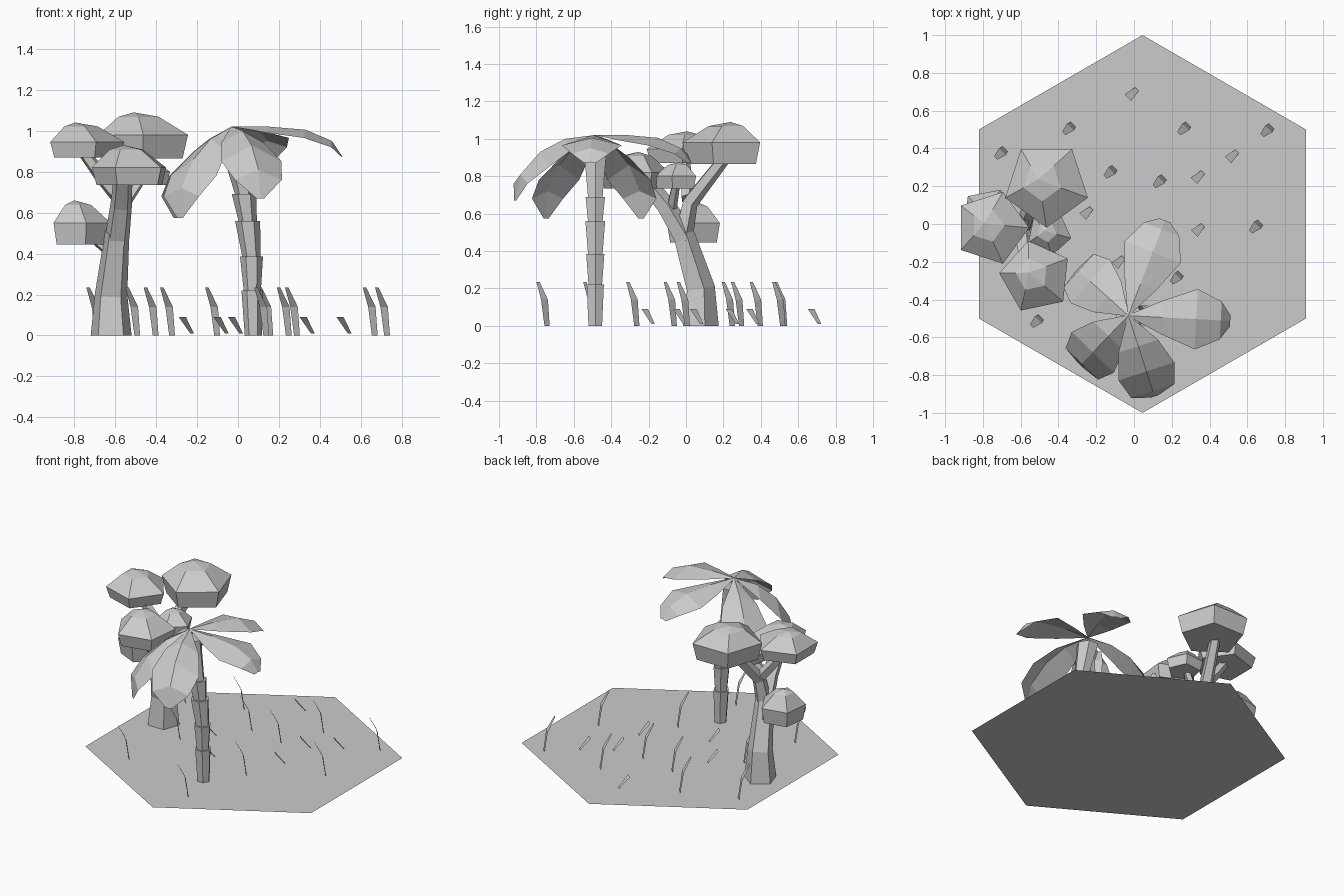
import bpy
from math import sin, cos, pi, radians
from mathutils import Vector

if "Cube" in bpy.data.objects:
    bpy.data.objects.remove(bpy.data.objects["Cube"])


def add(name, verts, faces):
    me = bpy.data.meshes.new(name)
    me.from_pydata([tuple(v) for v in verts], [], faces)
    me.update()
    ob = bpy.data.objects.new(name, me)
    bpy.context.collection.objects.link(ob)
    return ob


def loft(name, rings):
    """Skin a list of equal-sized rings and cap both ends."""
    n = len(rings[0])
    verts = [v for r in rings for v in r]
    faces = [(k * n + i, k * n + (i + 1) % n, (k + 1) * n + (i + 1) % n, (k + 1) * n + i)
             for k in range(len(rings) - 1) for i in range(n)]
    faces.append(tuple(reversed(range(n))))
    faces.append(tuple(range((len(rings) - 1) * n, len(rings) * n)))
    return add(name, verts, faces)


def ring(c, r, n, rot, axis=Vector((0, 0, 1))):
    q = Vector((0, 0, 1)).rotation_difference(axis)
    return [Vector(c) + q @ Vector((r * cos(rot + 2 * pi * i / n), r * sin(rot + 2 * pi * i / n), 0))
            for i in range(n)]


def limb(name, path, n=5, rot=0.3):
    """Tapered limb through (x, y, z, radius) points."""
    pts = [Vector(p[:3]) for p in path]
    rings = []
    for i, p in enumerate(path):
        d = (pts[min(i + 1, len(pts) - 1)] - pts[max(i - 1, 0)]).normalized()
        if p[2] == 0:
            d = Vector((0, 0, 1))
        rings.append(ring(pts[i], p[3], n, rot, d))
    return loft(name, rings)


# Flat hexagonal ground tile
add("ground_tile", ring((0.045, 0, 0), 1, 6, pi / 2), [tuple(range(6))])

# Palm trunk: flared segments stacked along a slight curve
zs = [0, 0.22, 0.385, 0.56, 0.69, 0.96]
xs = [0.075, 0.07, 0.066, 0.047, 0.03, -0.025]
bot = [0.042, 0.042, 0.045, 0.045, 0.045]
top = [0.053, 0.056, 0.061, 0.06, 0.072]
for i in range(5):
    loft(f"palm_trunk_segment_{i}", [ring((xs[i], -0.485, zs[i]), bot[i], 6, 0),
                                     ring((xs[i + 1], -0.485, zs[i + 1]), top[i], 6, 0)])

# Palm leaves: ridge stations (reach, height, half width, edge drop)
flat = [(0, 1.02, 0.004, 0), (0.18, 1.02, 0.09, 0.03), (0.36, 1.005, 0.16, 0.04),
        (0.49, 0.95, 0.10, 0.03), (0.54, 0.875, 0.03, 0.005)]
bent = [(0, 1.02, 0.004, 0), (0.17, 1.0, 0.11, 0.06), (0.31, 0.93, 0.155, 0.08),
        (0.42, 0.81, 0.12, 0.05), (0.45, 0.67, 0.02, 0)]
droop = [(0, 1.02, 0.004, 0), (0.15, 0.96, 0.11, 0.06), (0.27, 0.86, 0.155, 0.08),
         (0.355, 0.72, 0.12, 0.04), (0.365, 0.575, 0.02, 0)]
for k, (yaw, prof) in enumerate([(-3, flat), (69, flat), (138, droop), (226, droop), (288, bent)]):
    a = radians(yaw)
    f, s, o = Vector((cos(a), sin(a), 0)), Vector((-sin(a), cos(a), 0)), Vector((-0.03, -0.485, 0))
    verts, faces = [], []
    for r, z, w, d in prof:
        for e in (-1, 0, 1):
            verts.append(o + f * r + s * (w * e) + Vector((0, 0, z - d * abs(e))))
    for i in range(len(prof) - 1):
        for j in (0, 1):
            b = i * 3 + j
            faces.append((b, b + 3, b + 4, b + 1))
    add(f"palm_leaf_{k}", verts, faces)

# Broad tree: trunk and forked branches
limb("tree_trunk", [(-0.62, 0.07, 0, 0.105), (-0.62, 0.072, 0.2, 0.083), (-0.59, -0.02, 0.5, 0.062)])
limb("front_branch", [(-0.59, -0.01, 0.47, 0.062), (-0.57, -0.11, 0.64, 0.055), (-0.56, -0.24, 0.8, 0.045)])
limb("back_branch", [(-0.59, -0.02, 0.46, 0.055), (-0.575, 0.02, 0.66, 0.045), (-0.5, 0.2, 0.89, 0.035)])
limb("left_branch", [(-0.585, 0.01, 0.68, 0.04), (-0.67, 0.0, 0.78, 0.035), (-0.75, -0.01, 0.89, 0.03)])
limb("low_branch", [(-0.6, 0.03, 0.39, 0.03), (-0.74, 0.05, 0.5, 0.02)])
limb("small_branch", [(-0.57, -0.08, 0.62, 0.03), (-0.46, -0.05, 0.78, 0.022)])

# Five-sided foliage pads: (x, y, rim radius, rotation, bottom, rim, top)
pads = [(-0.463, 0.21, 0.23, -90, 0.865, 0.98, 1.09),
        (-0.52, -0.28, 0.195, 30, 0.735, 0.82, 0.93),
        (-0.755, -0.02, 0.2, 0, 0.87, 0.945, 1.04),
        (-0.77, 0.045, 0.15, 65, 0.445, 0.55, 0.66),
        (-0.45, -0.05, 0.12, -12, 0.735, 0.80, 0.875)]
for k, (x, y, r, rot, z0, z1, z2) in enumerate(pads):
    a = radians(rot)
    rings = [ring((x, y, z0), r * 0.88, 5, a), ring((x, y, z1), r, 5, a)]
    verts = rings[0] + rings[1] + [Vector((x - 0.2 * r, y + 0.12 * r, z2))]
    verts += ring((x - 0.1 * r, y + 0.06 * r, z2 - 0.2 * (z2 - z1)), r * 0.45, 5, a)
    faces = [(4, 3, 2, 1, 0)]
    for i in range(5):
        j = (i + 1) % 5
        faces += [(i, j, 5 + j, 5 + i), (5 + i, 5 + j, 11 + j, 11 + i), (11 + i, 11 + j, 10)]
    add(f"foliage_pad_{k}", verts, faces)

# Grass blades: stations (lean, height, half width)
tall = [(0.025, 0, 0.02), (0.005, 0.14, 0.026), (-0.045, 0.235, 0.012)]
short = [(0.035, 0.01, 0.013), (-0.03, 0.09, 0.025)]
tall_at = [(-.34, .51), (-.7, .38), (.27, .51), (.71, .5), (.14, .23), (-.12, .28), (.65, -.01),
           (.23, -.28), (-.51, -.51), (.12, -.76), (-.42, -.08)]
short_at = [(-.01, .69), (.52, .36), (.34, .25), (-.25, .06), (.34, -.03), (-.08, -.2)]
for kind, places, prof in (("tall", tall_at, tall), ("short", short_at, short)):
    for k, (x, y) in enumerate(places):
        verts = [(x + 0.72 * l + 0.7 * w * e, y + 0.69 * l - 0.7 * w * e, z)
                 for l, z, w in prof for e in (-1, 1)]
        add(f"{kind}_grass_blade_{k}", verts,
            [(2 * i, 2 * i + 1, 2 * i + 3, 2 * i + 2) for i in range(len(prof) - 1)])
